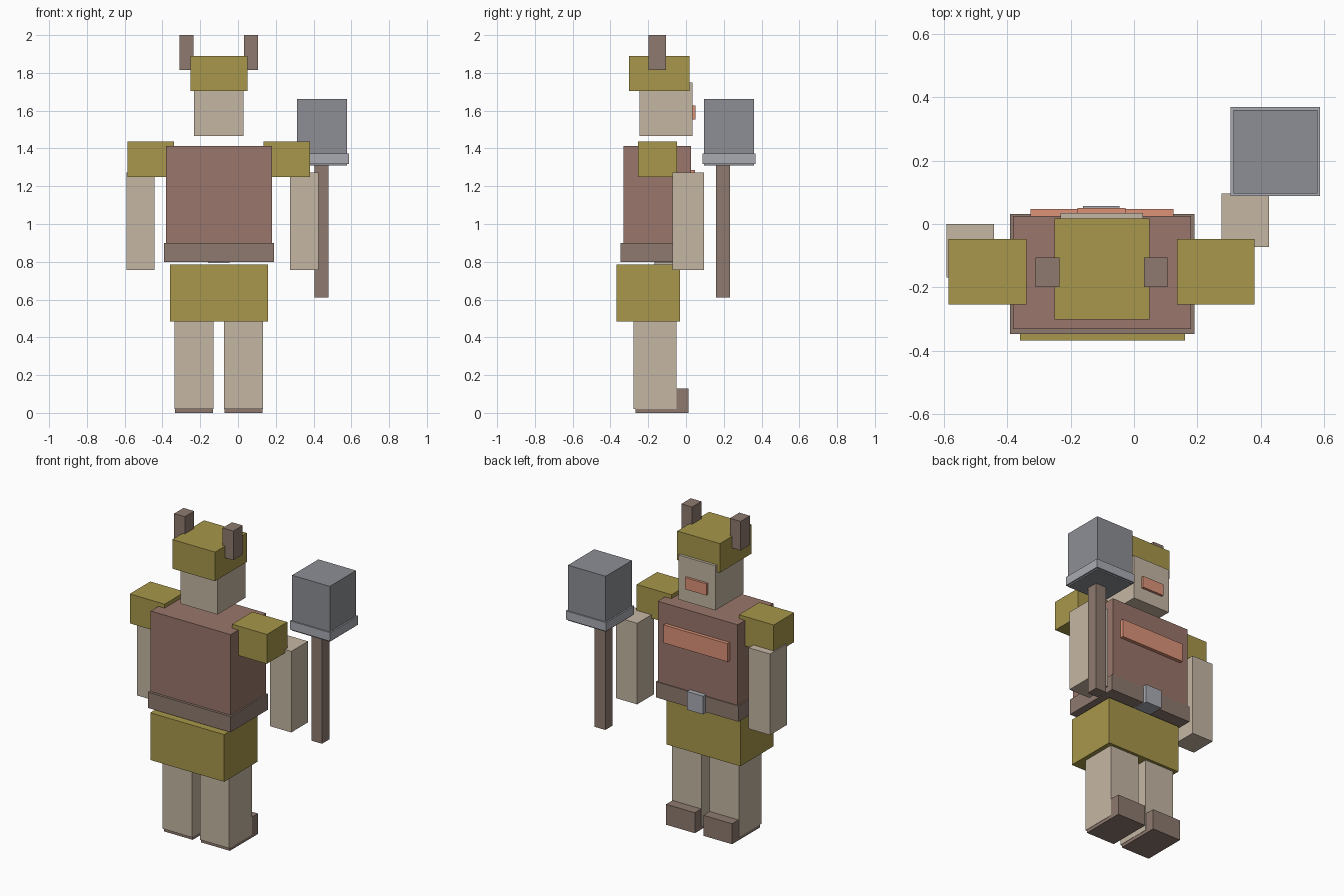
import bpy, bmesh
from mathutils import Matrix, Vector

if "Cube" in bpy.data.objects:
    bpy.data.objects.remove(bpy.data.objects["Cube"])


def colour(name, rgb):
    m = bpy.data.materials.new(name)
    m.diffuse_color = (*rgb, 1)
    m.use_nodes = True
    m.node_tree.nodes["Principled BSDF"].inputs["Base Color"].default_value = m.diffuse_color
    return m


SKIN = colour("skin", (0.56, 0.47, 0.37))
RED = colour("red_brown", (0.32, 0.18, 0.145))
BROWN = colour("brown", (0.27, 0.195, 0.16))
OLIVE = colour("olive", (0.39, 0.31, 0.07))
ORANGE = colour("orange", (0.72, 0.29, 0.19))
STEEL = colour("steel", (0.27, 0.275, 0.30))
LIGHT = colour("light_steel", (0.40, 0.41, 0.45))
AXIS = -0.102  # symmetry plane of the body


def box(name, xs, ys, zs, mat):
    """Box spanning three (min, max) ranges."""
    lo, hi = Vector((xs[0], ys[0], zs[0])), Vector((xs[1], ys[1], zs[1]))
    bm = bmesh.new()
    bmesh.ops.create_cube(bm, size=1, matrix=Matrix.Diagonal((*(hi - lo), 1)))
    me = bpy.data.meshes.new(name)
    bm.to_mesh(me)
    bm.free()
    me.materials.append(mat)
    ob = bpy.data.objects.new(name, me)
    ob.location = (lo + hi) / 2
    bpy.context.collection.objects.link(ob)
    return ob


def pair(name, xs, ys, zs, mat):
    """Box plus its mirror image across the body axis."""
    box(name + "_right", xs, ys, zs, mat)
    box(name + "_left", (2 * AXIS - xs[1], 2 * AXIS - xs[0]), ys, zs, mat)


# Legs and feet
pair("foot", (-0.072, 0.13), (-0.267, 0.014), (0, 0.13), BROWN)
pair("leg", (-0.074, 0.132), (-0.277, -0.05), (0.02, 0.52), SKIN)

# Hips, torso and belt
box("shorts", (-0.36, 0.16), (-0.367, -0.032), (0.485, 0.785), OLIVE)
box("torso", (-0.382, 0.18), (-0.331, 0.026), (0.81, 1.412), RED)
box("belt", (-0.391, 0.19), (-0.347, 0.031), (0.80, 0.90), BROWN)
box("belt_buckle", (-0.16, -0.045), (-0.165, 0.056), (0.794, 0.91), LIGHT)
box("chest_plate", (-0.326, 0.124), (0.0, 0.048), (1.17, 1.285), ORANGE)

# Arms and shoulders
pair("shoulder_pad", (0.135, 0.38), (-0.253, -0.047), (1.25, 1.437), OLIVE)
box("left_arm", (-0.591, -0.441), (-0.168, 0.0), (0.757, 1.272), SKIN)
box("right_arm", (0.276, 0.425), (-0.072, 0.096), (0.757, 1.272), SKIN)

# Head, helmet and horns
box("head", (-0.232, 0.029), (-0.247, 0.035), (1.467, 1.75), SKIN)
box("mouth", (-0.178, -0.027), (0.0, 0.05), (1.553, 1.627), ORANGE)
box("helmet", (-0.251, 0.049), (-0.301, 0.018), (1.705, 1.89), OLIVE)
pair("horn", (0.031, 0.106), (-0.199, -0.105), (1.815, 2.0), BROWN)

# Hammer
box("hammer_handle", (0.405, 0.48), (0.158, 0.232), (0.612, 1.36), BROWN)
box("hammer_head", (0.313, 0.578), (0.096, 0.36), (1.31, 1.662), STEEL)
box("hammer_rim", (0.304, 0.587), (0.088, 0.369), (1.318, 1.373), LIGHT)
